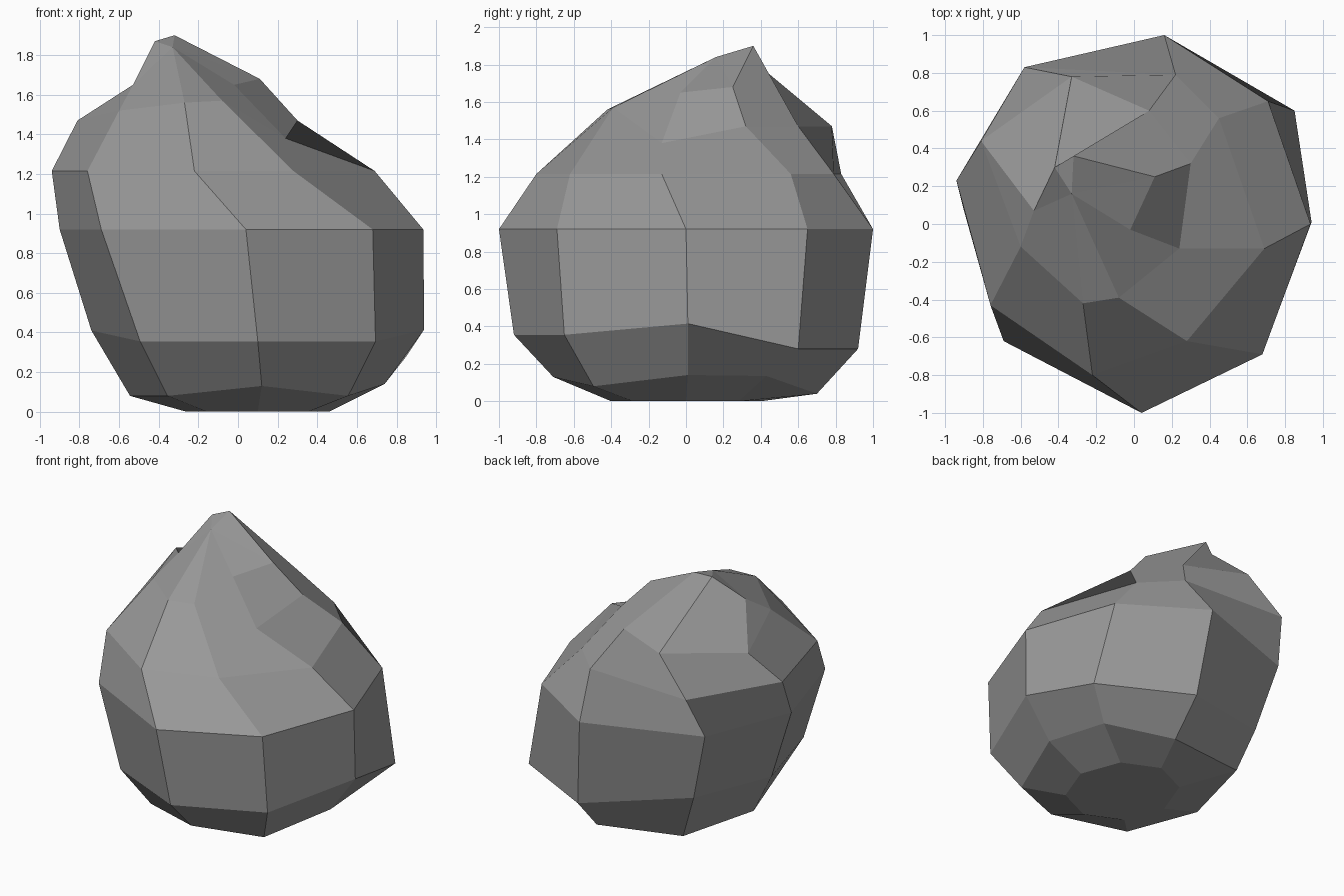
import bpy
import bmesh
from math import sin, cos, pi

default_cube = bpy.data.objects.get("Cube")
if default_cube:
    bpy.data.objects.remove(default_cube, do_unlink=True)

# Eight columns run counter-clockwise around the boulder, starting at the front
COLUMNS = ["S", "SE", "E", "NE", "N", "NW", "W", "SW"]


def oval_ring(centre_x, radius_x, radius_y, height, **moved):
    """Oval of eight corners; chipped corners are replaced by name."""
    ring = {}
    for i, name in enumerate(COLUMNS):
        angle = i * pi / 4 - pi / 2
        ring[name] = (centre_x + radius_x * cos(angle), radius_y * sin(angle), height)
    ring.update(moved)
    return [ring[name] for name in COLUMNS]


def chipped_ring(height, **corners):
    """Irregular ring; corners without their own height use the common one."""
    return [(*corners[name], height)[:3] for name in COLUMNS]


# Underside and rounded lower body
base = oval_ring(0.1, 0.36, 0.4, 0)
foot = oval_ring(0.1, 0.645, 0.7, 0.08, S=(0.12, -0.71, 0.13), E=(0.74, 0.01, 0.14),
                 NE=(0.62, 0.43, 0.135), N=(0.23, 0.7, 0.04), NW=(-0.39, 0.59, 0.08))
flank = oval_ring(0.1, 0.84, 0.92, 0.355, E=(0.94, 0.01, 0.415), NE=(0.85, 0.6, 0.28),
                  N=(0.23, 0.92, 0.28), NW=(-0.51, 0.64, 0.41), W=(-0.74, 0.07, 0.41))
waist = oval_ring(0.02, 0.915, 1, 0.92, S=(0.04, -1, 0.92), SE=(0.68, -0.69, 0.92),
                  NE=(0.71, 0.65, 0.92), N=(0.16, 1, 0.92), NW=(-0.65, 0.71, 0.92),
                  W=(-0.9, 0.07, 0.92), SW=(-0.69, -0.62, 0.92))

# Leaning shoulder and broken crown
shoulder = chipped_ring(1.215, S=(-0.22, -0.8), SE=(0.28, -0.62), E=(0.69, -0.13),
                        NE=(0.45, 0.56), N=(0.22, 0.79), NW=(-0.58, 0.83),
                        W=(-0.94, 0.23), SW=(-0.76, -0.43))
crown = chipped_ring(1.47, S=(-0.27, -0.42, 1.56), SE=(-0.08, -0.39, 1.57),
                     E=(0.24, -0.13, 1.38), NE=(0.3, 0.32), N=(0.08, 0.6),
                     NW=(-0.33, 0.78), W=(-0.81, 0.44), SW=(-0.6, -0.12, 1.52))

# Tip: neighbouring columns share corners where the rock comes to a point
ridge = (-0.33, 0.16, 1.84)
notch = (-0.53, 0.07, 1.65)
tip = chipped_ring(1.65, S=ridge, SE=ridge, E=(-0.02, -0.03), NE=(0.11, 0.25, 1.68),
                   N=(-0.32, 0.36, 1.9), NW=(-0.42, 0.3, 1.87), W=notch, SW=notch)

# Skin the rings into one closed body
bm = bmesh.new()
rings = [[bm.verts.new(point) for point in ring]
         for ring in (base, foot, flank, waist, shoulder, crown, tip)]
for lower, upper in zip(rings, rings[1:]):
    for i in range(len(COLUMNS)):
        j = (i + 1) % len(COLUMNS)
        bm.faces.new((lower[i], lower[j], upper[j], upper[i]))
bm.faces.new(reversed(rings[0]))

# Cap the tip with a fan from the ridge corner
top = rings[-1]
for a, b in zip(top[2:], top[3:-1]):
    bm.faces.new((top[0], a, b))
bmesh.ops.remove_doubles(bm, verts=bm.verts, dist=0.001)
bmesh.ops.recalc_face_normals(bm, faces=bm.faces)

mesh = bpy.data.meshes.new("boulder")
bm.to_mesh(mesh)
bm.free()
boulder = bpy.data.objects.new("boulder", mesh)
bpy.context.collection.objects.link(boulder)

# Plain grey stone
stone = bpy.data.materials.new("grey_stone")
stone.use_nodes = True
colour = (0.32, 0.32, 0.32, 1)
stone.diffuse_color = colour
stone.node_tree.nodes["Principled BSDF"].inputs["Base Color"].default_value = colour
mesh.materials.append(stone)
